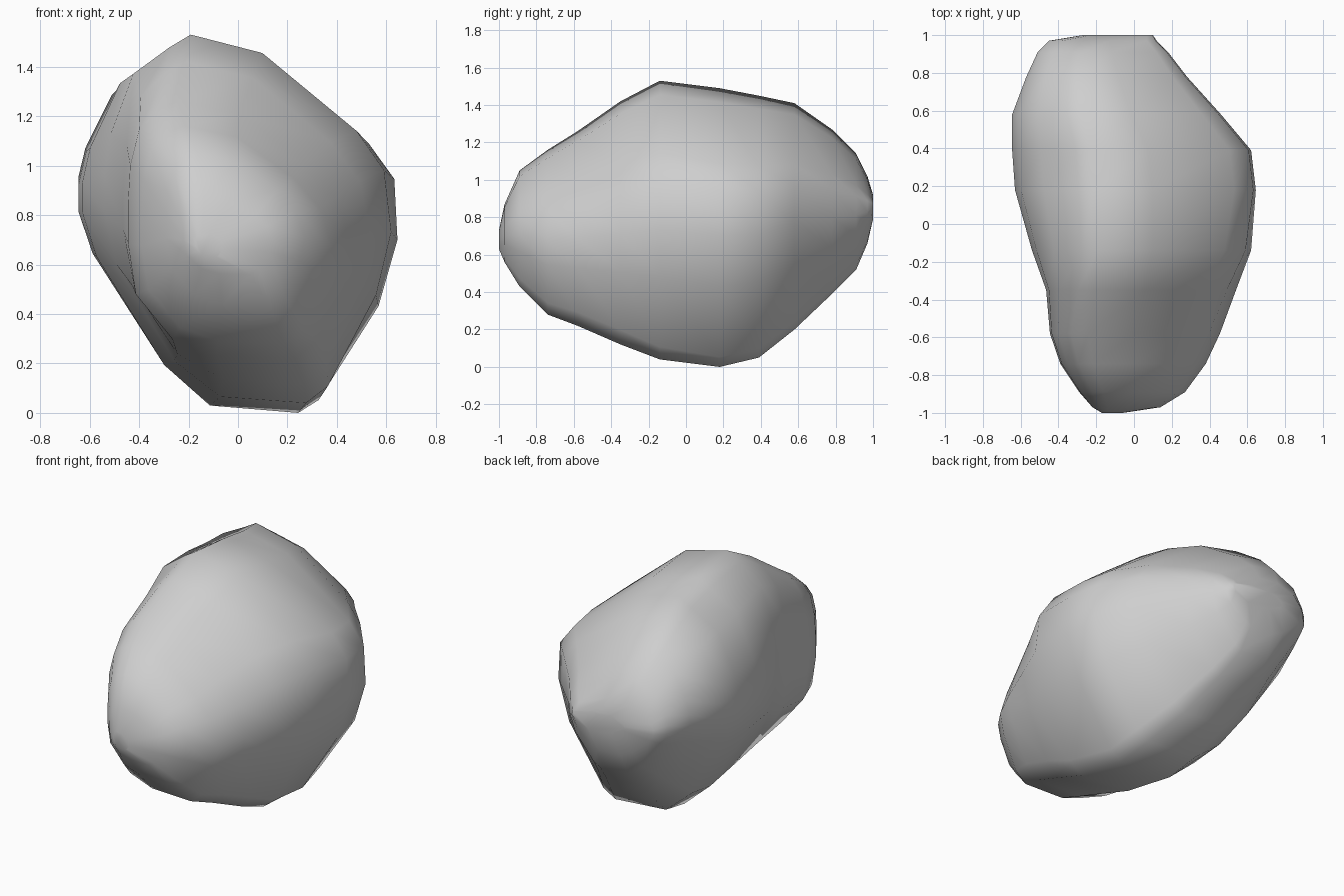
import bpy
import bmesh

# Remove the default cube only
default_cube = bpy.data.objects.get("Cube")
if default_cube:
    bpy.data.objects.remove(default_cube, do_unlink=True)

# Stone colour
stone = bpy.data.materials.new("stone_grey")
stone.use_nodes = True
grey = (0.62, 0.62, 0.62, 1.0)
stone.diffuse_color = grey
for node in stone.node_tree.nodes:
    if node.type == 'BSDF_PRINCIPLED':
        node.inputs["Base Color"].default_value = grey

# Normalised outlines (x, z), clockwise from the crest: broad body and boxier nose
BODY = [(-.34, 1), (.14, .9), (.82, .46), (.98, .27),
        (1, -.06), (.88, -.42), (.5, -.93), (.37, -1),
        (-.19, -.96), (-.48, -.74), (-.91, -.15), (-1, .09),
        (-1, .25), (-.95, .44), (-.76, .79), (-.47, .93)]
NOSE = [(-.55, 1), (0, .9), (.6, .52), (.87, .25),
        (1, -.1), (.93, -.4), (.7, -.86), (.5, -1),
        (-.2, -.98), (-.6, -.85), (-.93, -.5), (-1, -.1),
        (-1, .2), (-.98, .5), (-.9, .78), (-.75, .93)]

# Slices from front to back: y, side limits, bottom and top
SLICES = [(-1, -.17, -.06, .63, .73),
          (-.97, -.22, .14, .56, .87),
          (-.89, -.29, .27, .43, 1.05),
          (-.74, -.39, .38, .28, 1.16),
          (-.58, -.445, .455, .22, 1.26),
          (-.35, -.465, .54, .12, 1.42),
          (-.14, -.54, .62, .04, 1.53),
          (.18, -.63, .645, 0, 1.49),
          (.39, -.645, .62, .05, 1.45),
          (.58, -.645, .46, .2, 1.41),
          (.78, -.57, .28, .39, 1.27),
          (.91, -.51, .18, .52, 1.14),
          (.97, -.45, .12, .66, 1.02),
          (1, -.27, .1, .79, .92)]


def fit(value, low, high):
    """Map a normalised coordinate into the given limits."""
    return (low + high) / 2 + value * (high - low) / 2


def outline(y):
    """Blend from the nose outline to the body outline along the length."""
    blend = min(1, max(0, (y + .5) / .5))
    return [(nx + (bx - nx) * blend, nz + (bz - nz) * blend)
            for (nx, nz), (bx, bz) in zip(NOSE, BODY)]


def loft(bm, rings):
    """Skin neighbouring rings and close both ends."""
    for first, second in zip(rings, rings[1:]):
        count = len(first)
        for i in range(count):
            j = (i + 1) % count
            bm.faces.new((first[i], first[j], second[j], second[i]))
    bm.faces.new(rings[0])
    bm.faces.new(rings[-1])


# Boulder
bm = bmesh.new()
rings = []
for y, left, right, bottom, top in SLICES:
    rings.append([bm.verts.new((fit(x, left, right), y, fit(z, bottom, top)))
                  for x, z in outline(y)])
loft(bm, rings)
bmesh.ops.recalc_face_normals(bm, faces=bm.faces[:])
for face in bm.faces:
    face.smooth = True

mesh = bpy.data.meshes.new("boulder")
bm.to_mesh(mesh)
bm.free()
mesh.materials.append(stone)
boulder = bpy.data.objects.new("boulder", mesh)
bpy.context.collection.objects.link(boulder)
